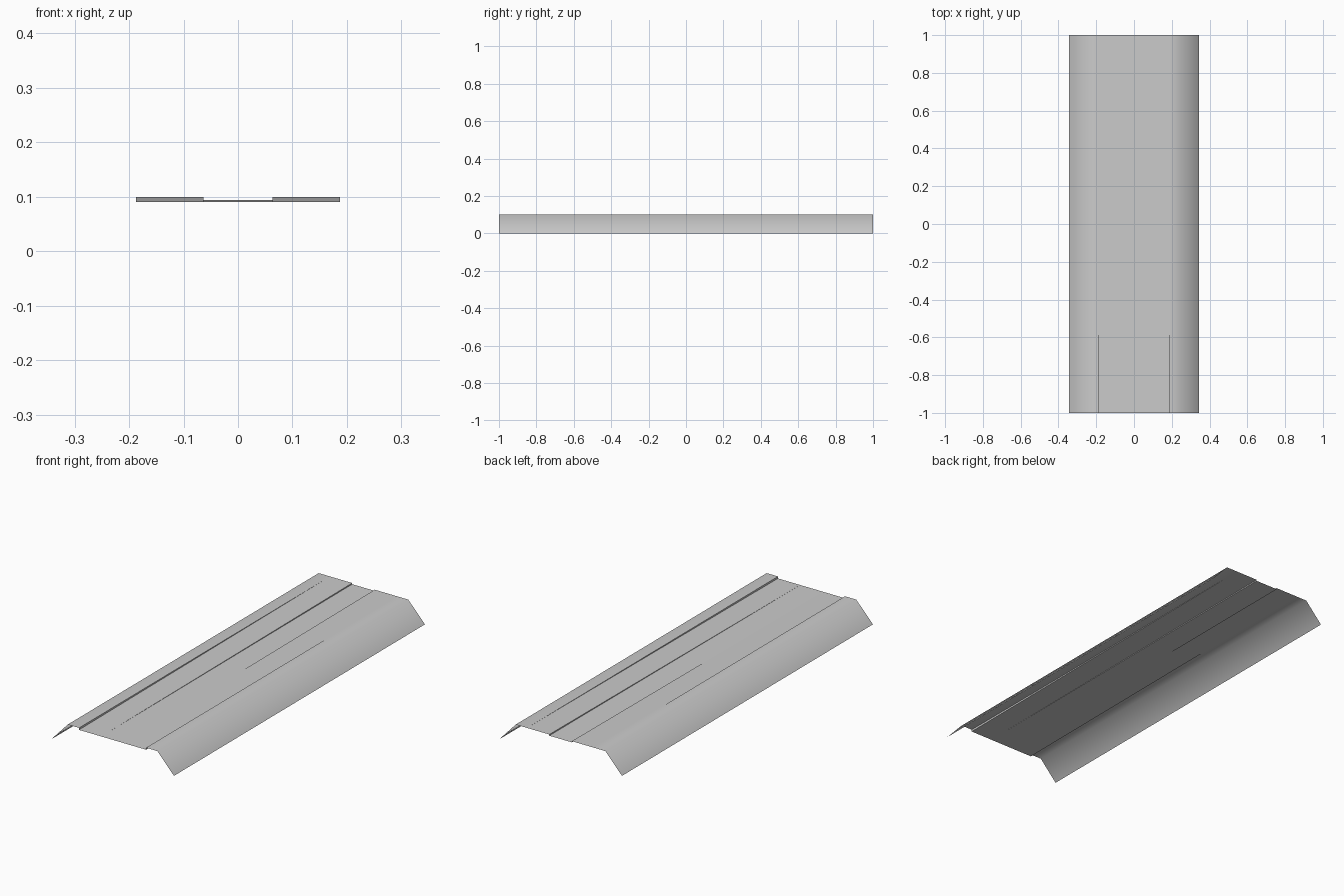
import bpy, bmesh, math

if "Cube" in bpy.data.objects:
    bpy.data.objects.remove(bpy.data.objects["Cube"])

N = 16  # lengthwise segments

def lerp(a, b, t):
    return a + (b - a) * t

def half_profile(t):
    # outer lip, bend, outer step (fades toward back), inner step (grows toward back)
    edge = lerp(0.09, 0.10, t)
    floor = lerp(0.09, 0.094, t)
    return [(0.343, 0.0), (0.25, 0.10), (0.187, 0.10), (0.187, edge),
            (0.063, edge), (0.063, floor)]

# Thin open sheet lofted from the front profile to the back profile
bm = bmesh.new()
rows = []
for i in range(N + 1):
    t = i / N
    half = half_profile(t)
    pts = [(-x, z) for x, z in half] + half[::-1]
    rows.append([bm.verts.new((x, -1 + 2 * t, z)) for x, z in pts])
for a, b in zip(rows, rows[1:]):
    for j in range(len(a) - 1):
        bm.faces.new((a[j], a[j + 1], b[j + 1], b[j]))
bmesh.ops.remove_doubles(bm, verts=bm.verts, dist=1e-5)
mesh = bpy.data.meshes.new("cover_panel")
bm.to_mesh(mesh)
bm.free()
panel = bpy.data.objects.new("cover_panel", mesh)
bpy.context.collection.objects.link(panel)

# Soft side bends, crisp recess steps
bpy.context.view_layer.objects.active = panel
panel.select_set(True)
bpy.ops.object.shade_smooth_by_angle(angle=math.radians(60))
